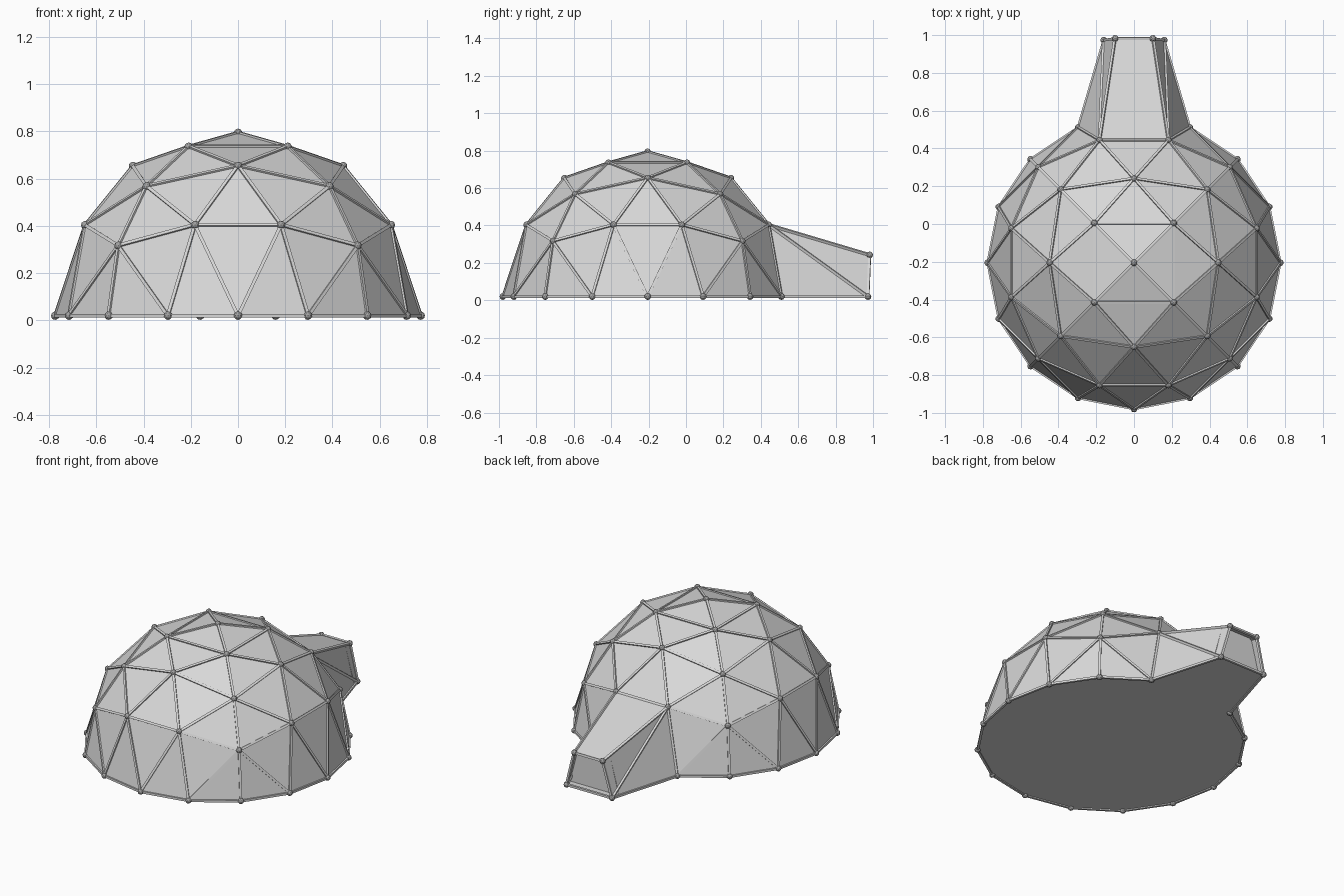
import bpy, bmesh, math
from mathutils import Vector, Matrix

if "Cube" in bpy.data.objects:
    bpy.data.objects.remove(bpy.data.objects["Cube"])

RADIUS, BASE, CENTRE_Y = 0.774, 0.02, -0.205
STRUT, NODE = 0.007, 0.018


def material(name, grey):
    m = bpy.data.materials.new(name)
    m.use_nodes = True
    colour = (grey, grey, grey, 1)
    m.diffuse_color = colour
    m.node_tree.nodes["Principled BSDF"].inputs["Base Color"].default_value = colour
    return m


panel_grey = material("panel light grey", 0.69)
joint_grey = material("joint grey", 0.36)


def finish(bm, name, mat):
    mesh = bpy.data.meshes.new(name)
    bm.to_mesh(mesh)
    bm.free()
    mesh.materials.append(mat)
    obj = bpy.data.objects.new(name, mesh)
    bpy.context.collection.objects.link(obj)
    return obj


def on_dome(polar, azimuth):
    p, a = math.radians(polar), math.radians(azimuth)
    return Vector((RADIUS * math.sin(p) * math.cos(a),
                   RADIUS * math.sin(p) * math.sin(a) + CENTRE_Y,
                   RADIUS * math.cos(p) + BASE))


# Polar angle and azimuth of each point, row by row, in one quarter of the dome
ROWS = [
    [(0, 45)],
    [(22.5, 45), (22.5, 135)],
    [(45, 45), (35.1, 90), (45, 135)],
    [(67.5, 45), (60.3, 74.3), (60.3, 105.7), (67.5, 135)],
    [(90, 45 + 22.5 * j) for j in range(5)],
]

# Dome panels, leaving out the three behind the tunnel
shell = bmesh.new()
for quarter in range(4):
    pts = [[on_dome(p, a + 90 * quarter) for p, a in row] for row in ROWS]
    for k in range(4):
        for j in range(k + 1):
            tris = [((k, j), (k + 1, j), (k + 1, j + 1))]
            if j < k:
                tris.append(((k, j), (k + 1, j + 1), (k, j + 1)))
            for tri in tris:
                if quarter == 0 and (4, 2) in tri:
                    continue
                shell.faces.new([shell.verts.new(pts[r][c]) for r, c in tri])

# Tunnel: mirrored side walls and a roof
top, foot = on_dome(60.3, 74.3), on_dome(90, 67.5)
end_top, end_foot = Vector((0.10, 0.982, 0.243)), Vector((0.16, 0.973, BASE))


def flip(v):
    return Vector((-v.x, v.y, v.z))


def add_face(bm, points):
    return bm.faces.new([bm.verts.new(p) for p in points])


for side in (lambda v: v, flip):
    add_face(shell, [side(v) for v in (top, end_top, end_foot)])
    add_face(shell, [side(v) for v in (top, end_foot, foot)])
add_face(shell, [top, flip(top), flip(end_top), end_top])
bmesh.ops.remove_doubles(shell, verts=shell.verts, dist=0.001)

# Struts follow every panel edge, joints sit on every corner
edges = [tuple(v.co.copy() for v in e.verts) for e in shell.edges]
edges.append((end_foot, flip(end_foot)))
corners = [v.co.copy() for v in shell.verts]

# Floor closes the shell underneath
rim = [on_dome(90, 112.5 + 22.5 * i) for i in range(15)]
add_face(shell, rim + [end_foot, flip(end_foot)])
bmesh.ops.remove_doubles(shell, verts=shell.verts, dist=0.001)
bmesh.ops.recalc_face_normals(shell, faces=shell.faces)
finish(shell, "dome_and_tunnel_panels", panel_grey)

# Recessed door a little way inside the tunnel mouth
door = bmesh.new()
door_top, door_foot = end_top.lerp(top, 0.11), end_foot.lerp(foot, 0.11)
add_face(door, [door_foot, flip(door_foot), flip(door_top), door_top])
door.normal_update()
if door.faces[:][0].normal.y < 0:
    bmesh.ops.reverse_faces(door, faces=door.faces[:])
finish(door, "tunnel_door", panel_grey)

# Square struts, each with one flat side turned outward from the dome centre
centre = Vector((0, CENTRE_Y, BASE))
struts = bmesh.new()
for a, b in edges:
    along = (b - a).normalized()
    middle = (a + b) / 2
    across = along.cross(middle - centre).normalized()
    outward = across.cross(along)
    turn = Matrix((across, outward, along)).transposed().to_4x4()
    size = Matrix.Diagonal((2 * STRUT, 2 * STRUT, (b - a).length, 1))
    bmesh.ops.create_cube(struts, size=1,
                          matrix=Matrix.Translation(middle) @ turn @ size)
bmesh.ops.recalc_face_normals(struts, faces=struts.faces)
finish(struts, "frame_struts", panel_grey)

# Joints
joints = bmesh.new()
for c in corners:
    bmesh.ops.create_icosphere(joints, subdivisions=2, radius=NODE,
                               matrix=Matrix.Translation(c))
finish(joints, "frame_joints", joint_grey)
